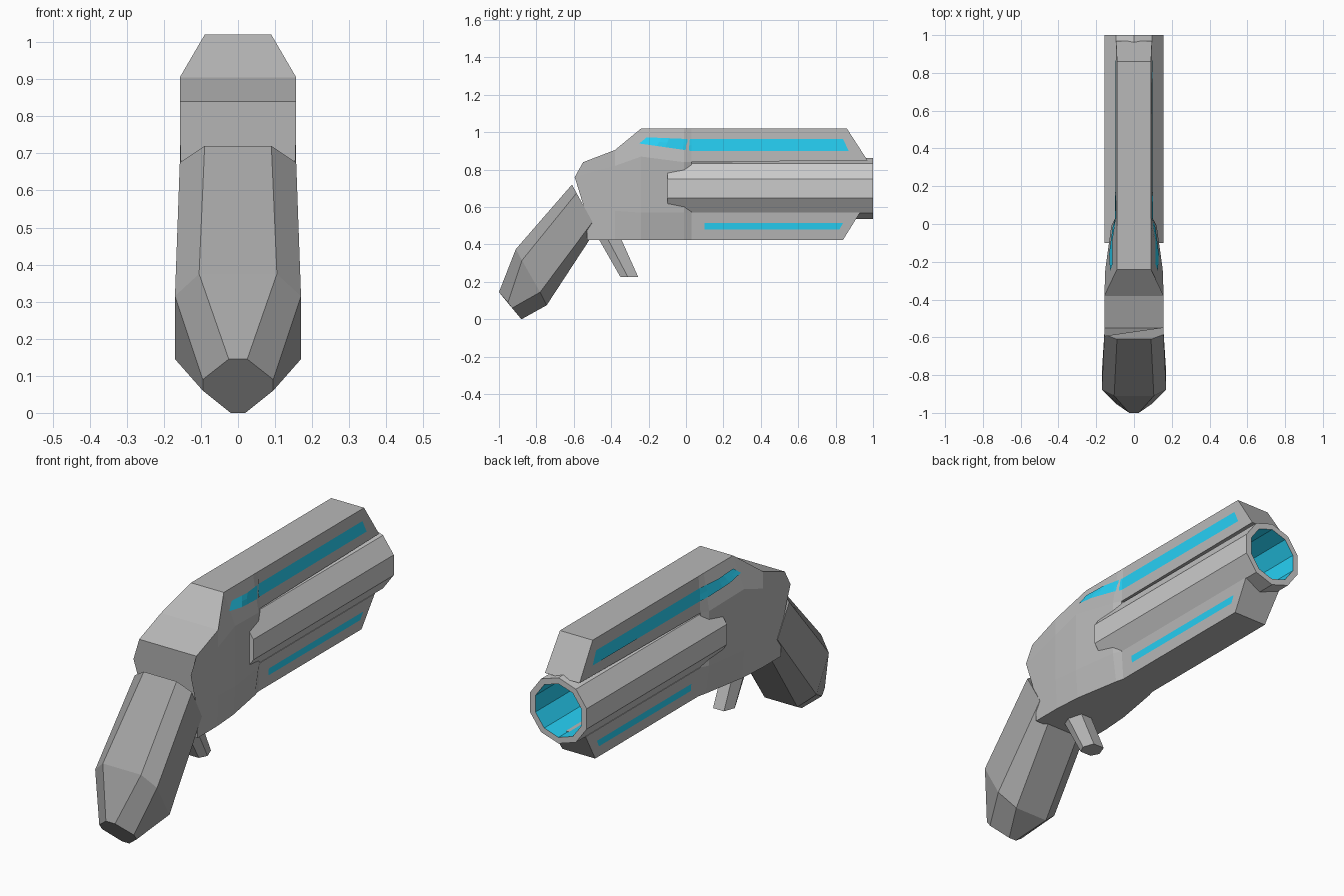
import bpy, bmesh, math
from mathutils import Vector
from mathutils.bvhtree import BVHTree

if "Cube" in bpy.data.objects:
    bpy.data.objects.remove(bpy.data.objects["Cube"])


def material(name, rgb):
    m = bpy.data.materials.new(name)
    m.diffuse_color = (*rgb, 1)
    m.use_nodes = True
    m.node_tree.nodes["Principled BSDF"].inputs["Base Color"].default_value = m.diffuse_color
    return m


BLUE = material("glow_blue", (0.02, 0.63, 0.91))
BODY = material("body_grey", (0.48, 0.48, 0.48))
DARK = material("grip_grey", (0.37, 0.37, 0.37))
LIGHT = material("barrel_grey", (0.68, 0.68, 0.68))


def sym(points):
    """Close a right-hand half section by mirroring it in x."""
    return points + [(-x, y, z) for x, y, z in reversed(points)]


def add_object(name, bm, *mats):
    me = bpy.data.meshes.new(name)
    bm.to_mesh(me)
    bm.free()
    for m in mats:
        me.materials.append(m)
    ob = bpy.data.objects.new(name, me)
    bpy.context.collection.objects.link(ob)
    return ob


def loft(name, rings, *mats, inner_from=None):
    """Skin closed rings and cap both ends; bands from inner_from on use slot 1."""
    bm = bmesh.new()
    vs = [[bm.verts.new(p) for p in r] for r in rings]
    n = len(rings[0])
    for k, (a, b) in enumerate(zip(vs, vs[1:])):
        for i in range(n):
            j = (i + 1) % n
            f = bm.faces.new((a[i], a[j], b[j], b[i]))
            f.material_index = int(inner_from is not None and k >= inner_from)
    bm.faces.new(vs[0])
    bm.faces.new(vs[-1]).material_index = int(inner_from is not None)
    bmesh.ops.recalc_face_normals(bm, faces=bm.faces)
    return add_object(name, bm, *mats)


# Rear body: wide at the back, tapering into the two rails
rail_rear_low = [(.09, .03, .425), (.10, .03, .57)]
rail_rear_top = [(.10, .03, .84), (.09, .03, 1.02)]
body = loft("body", [
    sym([(.15, -.53, .425), (.15, -.53, .55), (.157, -.595, .76), (.157, -.55, .84)]),
    sym([(.15, -.38, .425), (.157, -.38, .58), (.157, -.38, .82), (.157, -.38, .905)]),
    sym([(.14, -.24, .425), (.152, -.24, .57), (.152, -.24, .87), (.09, -.24, 1.02)]),
    sym([(.10, -.01, .425), (.12, -.01, .57), (.12, -.01, .84), (.09, -.01, 1.02)]),
    sym(rail_rear_low + rail_rear_top)], BODY)

# Rails above and below the barrel, with raked muzzle ends
top_rail = loft("top_rail", [sym(rail_rear_top),
                             sym([(.095, .97, .85), (.09, .86, 1.02)])], BODY)
lower_rail = loft("lower_rail", [sym(rail_rear_low),
                                 sym([(.09, .84, .425), (.10, .93, .57)])], BODY)


# Ten-sided barrel with a glowing bore
def decagon(r, y):
    return [(r * math.cos(math.radians(18 + 36 * i)), y,
             .70 + r * math.sin(math.radians(18 + 36 * i))) for i in range(10)]


loft("barrel", [decagon(.163, -.10), decagon(.163, 1), decagon(.133, 1),
                decagon(.133, .3)], LIGHT, BLUE, inner_from=2)

# Faceted grip
loft("grip", [
    sym([(.09, -.61, .72), (.157, -.585, .675), (.152, -.50, .52), (.09, -.48, .48)]),
    sym([(.105, -.91, .375), (.17, -.877, .315), (.17, -.78, .145), (.09, -.745, .075)]),
    sym([(.025, -1, .145), (.095, -.952, .09), (.095, -.93, .06), (.02, -.88, 0)])], DARK)

# Trigger
loft("trigger", [
    sym([(.03, -.49, .47), (.05, -.44, .47), (.03, -.365, .47)]),
    sym([(.03, -.35, .225), (.05, -.31, .225), (.03, -.255, .225)])], BODY)


# Glow strips draped on the body sides
def strip(name, corners, targets, cols):
    trees = []
    for ob in targets:
        bm = bmesh.new()
        bm.from_mesh(ob.data)
        bmesh.ops.triangulate(bm, faces=bm.faces)
        trees.append(BVHTree.FromBMesh(bm))
        bm.free()

    def drape(y, z, s):
        hits = [t.ray_cast(Vector((s, y, z)), Vector((-s, 0, 0)))[0] for t in trees]
        return (s * (max(abs(h.x) for h in hits if h) + .003), y, z)

    bl, tl, br, tr = [Vector(c) for c in corners]
    bm = bmesh.new()
    for s in (1, -1):
        grid = []
        for i in range(cols + 1):
            lo, hi = bl.lerp(br, i / cols), tl.lerp(tr, i / cols)
            grid.append([bm.verts.new(drape(*lo.lerp(hi, j / 2), s)) for j in range(3)])
        for a, b in zip(grid, grid[1:]):
            for j in range(2):
                q = (a[j], b[j], b[j + 1], a[j + 1])
                bm.faces.new(q if s > 0 else q[::-1])
    add_object(name, bm, BLUE)


strip("top_glow_rear", [(-.25, .94), (-.21, .973), (.03, .90), (.03, .963)],
      [body, top_rail], 6)
strip("top_glow_front", [(.03, .90), (.03, .963), (.87, .90), (.84, .963)], [top_rail], 1)
strip("lower_glow", [(.10, .48), (.10, .515), (.82, .48), (.84, .515)], [lower_rail], 1)
